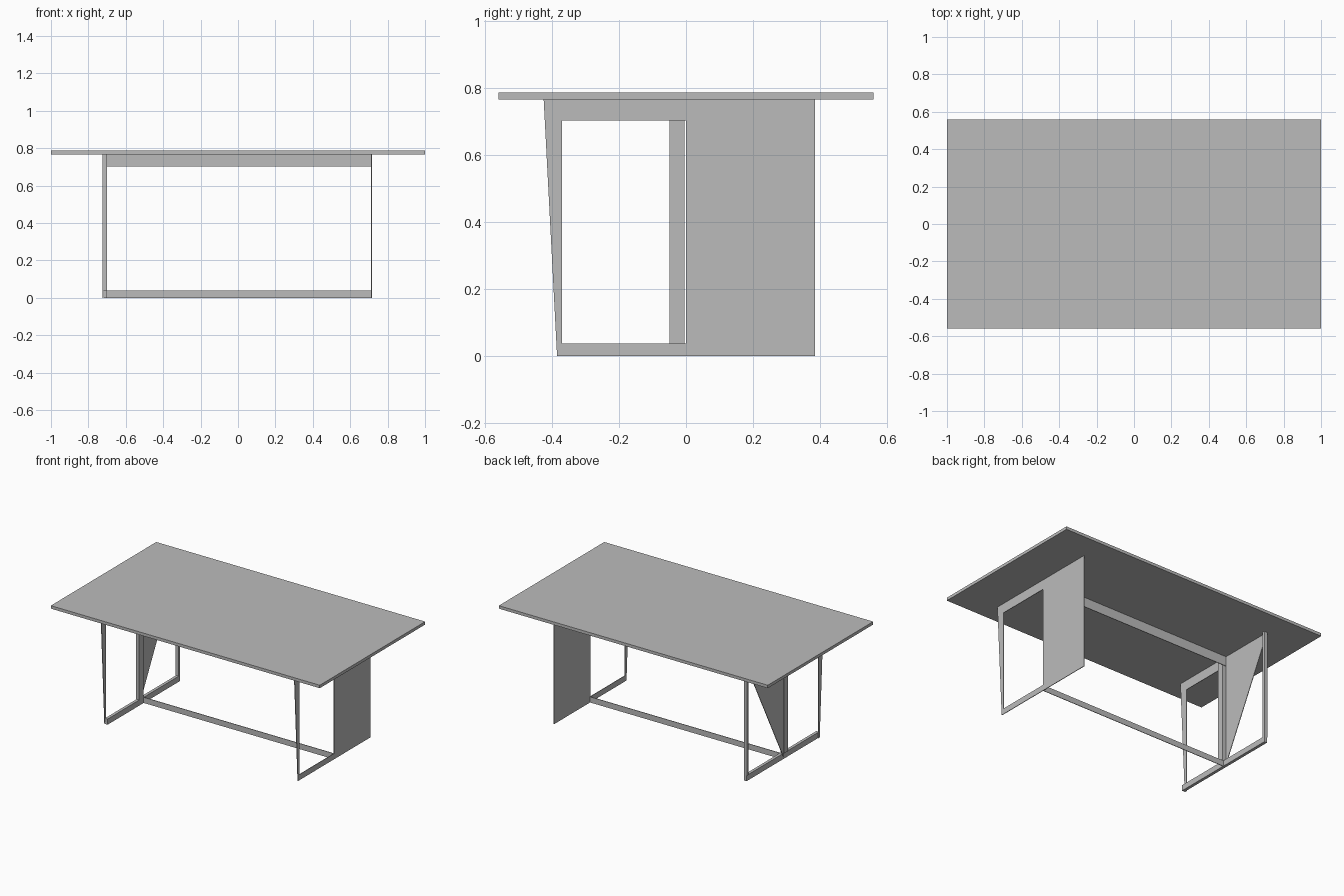
import bpy
import bmesh

cube = bpy.data.objects.get("Cube")
if cube:
    bpy.data.objects.remove(cube, do_unlink=True)

# Single matte grey finish
GREY = (0.5, 0.5, 0.5, 1.0)
grey = bpy.data.materials.new("matte grey")
grey.use_nodes = True
grey.diffuse_color = GREY
grey.node_tree.nodes["Principled BSDF"].inputs["Base Color"].default_value = GREY


def plate(name, outline, x0, x1):
    """Extrude a (y, z) outline along x from x0 to x1."""
    bm = bmesh.new()
    face = bm.faces.new([bm.verts.new((x0, y, z)) for y, z in outline])
    grown = bmesh.ops.extrude_face_region(bm, geom=[face])["geom"]
    moved = [g for g in grown if isinstance(g, bmesh.types.BMVert)]
    bmesh.ops.translate(bm, verts=moved, vec=(x1 - x0, 0, 0))
    bmesh.ops.recalc_face_normals(bm, faces=bm.faces)
    mesh = bpy.data.meshes.new(name)
    bm.to_mesh(mesh)
    bm.free()
    mesh.materials.append(grey)
    obj = bpy.data.objects.new(name, mesh)
    bpy.context.collection.objects.link(obj)
    return obj


def box(name, x, y, z):
    outline = [(y[0], z[0]), (y[1], z[0]), (y[1], z[1]), (y[0], z[1])]
    return plate(name, outline, *x)


TOP, RAIL, FOOT = 0.767, 0.703, 0.038
BACK, INNER = 0.385, 0.37

# Table top
box("table_top", (-1, 1), (-0.56, 0.56), (TOP, 0.787))

# Long beams joining both ends
box("lower_beam", (-0.72, 0.714), (-0.002, 0.002), (0, FOOT))
box("upper_beam", (-0.72, 0.714), (-0.002, 0.002), (RAIL, TOP))

# Flat tapered front legs and upper side rails
taper = [(-BACK, 0), (-INNER, 0), (-INNER, TOP), (-0.425, TOP)]
for side, x in (("left", (0.712, 0.716)), ("right", (-0.725, -0.721))):
    plate(side + "_front_leg", taper, *x)
    box(side + "_upper_rail", x, (-INNER, 0), (RAIL, TOP))

# Left end: solid panel behind, open frame in front
box("left_panel", (0.712, 0.716), (0, BACK), (0, TOP))
box("left_foot_rail", (0.712, 0.716), (-INNER, 0), (0, FOOT))

# Right end: full foot rail, centre post, back leg and triangular brace
frame = (-0.725, -0.70)
foot = [(-BACK, 0), (BACK, 0), (BACK, FOOT), (-BACK, FOOT)]
plate("right_foot_rail", foot, -0.72, -0.70)
box("right_centre_post", frame, (-0.05, -0.005), (FOOT, TOP))
box("right_back_leg", frame, (INNER, BACK), (FOOT, TOP))
plate("right_brace", [(0, FOOT / 2), (BACK, TOP), (0, TOP)], -0.725, -0.721)
